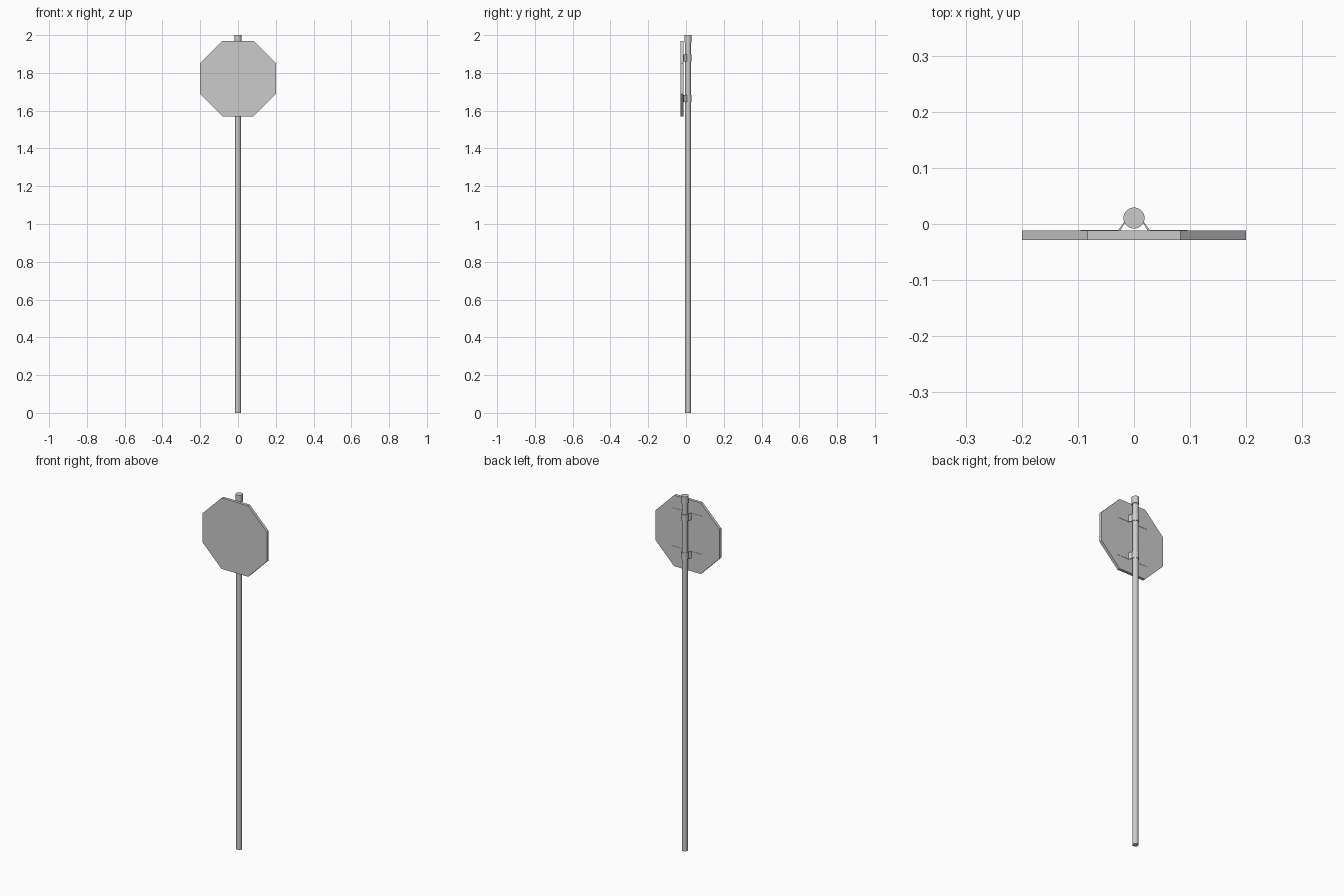
import bpy, bmesh, math

if "Cube" in bpy.data.objects:
    bpy.data.objects.remove(bpy.data.objects["Cube"])

POST_Y = 0.0105
SIGN_BACK = -0.012


def make_object(name, bm):
    bmesh.ops.recalc_face_normals(bm, faces=bm.faces)
    me = bpy.data.meshes.new(name)
    bm.to_mesh(me)
    bm.free()
    ob = bpy.data.objects.new(name, me)
    bpy.context.collection.objects.link(ob)
    return ob


def smooth(ob):
    bpy.ops.object.select_all(action='DESELECT')
    ob.select_set(True)
    bpy.context.view_layer.objects.active = ob
    bpy.ops.object.shade_smooth_by_angle(angle=math.radians(35))


def cylinder(name, radius, z0, z1):
    bpy.ops.mesh.primitive_cylinder_add(vertices=32, radius=radius, depth=z1 - z0,
                                        location=(0, POST_Y, (z0 + z1) / 2))
    ob = bpy.context.object
    ob.name = name
    smooth(ob)


def extrude_outline(name, points, offset):
    bm = bmesh.new()
    face = bm.faces.new([bm.verts.new(p) for p in points])
    new = bmesh.ops.extrude_face_region(bm, geom=[face])["geom"]
    bmesh.ops.translate(bm, vec=offset,
                        verts=[v for v in new if isinstance(v, bmesh.types.BMVert)])
    return make_object(name, bm)


# Post and its cap
cylinder("post", 0.0155, 0, 1.97)
cylinder("post_cap", 0.0188, 1.96, 2.0)

# Octagonal sign plate
R = 0.2 / math.cos(math.pi / 8)
angles = [math.pi / 8 + i * math.pi / 4 for i in range(8)]
extrude_outline("sign_plate",
                [(R * math.cos(a), -0.0285, 1.77 + R * math.sin(a)) for a in angles],
                (0, SIGN_BACK + 0.0285, 0))


# Clamp strap: flat wings on the plate, sloping legs, arc round the post
def strap_path(r, lift, foot):
    arc = [math.radians(-20 + i * 220 / 20) for i in range(21)]
    pts = [(0.095, SIGN_BACK + lift), (foot, SIGN_BACK + lift)]
    pts += [(r * math.cos(a), POST_Y + r * math.sin(a)) for a in arc]
    return pts + [(-foot, SIGN_BACK + lift), (-0.095, SIGN_BACK + lift)]


for name, z in (("upper_clamp", 1.86), ("lower_clamp", 1.645)):
    outline = strap_path(0.0185, 0.0015, 0.0275) + strap_path(0.0155, -0.0005, 0.0245)[::-1]
    smooth(extrude_outline(name, [(x, y, z) for x, y in outline], (0, 0, 0.038)))
